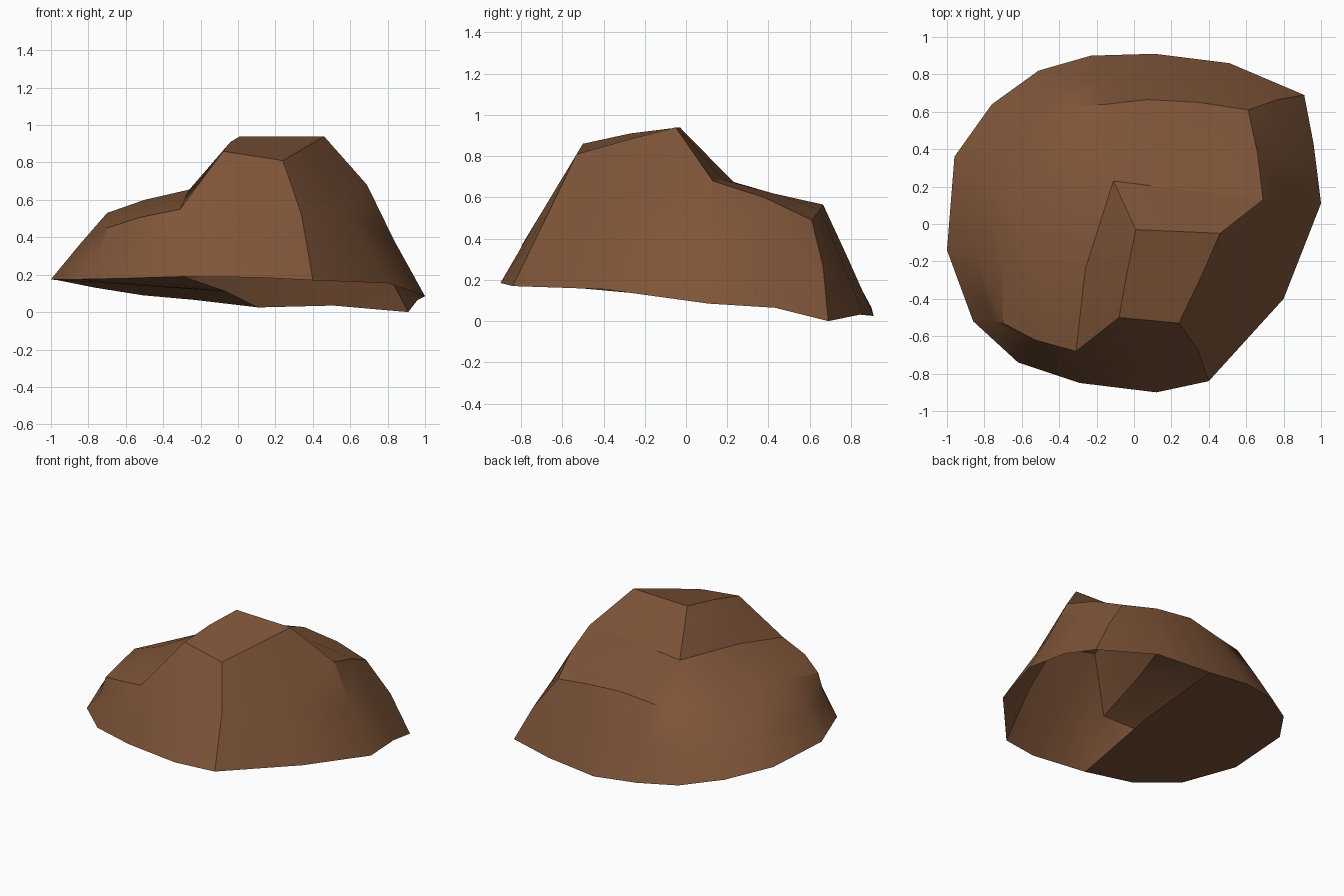
import bpy, bmesh, math
from mathutils import Vector

if "Cube" in bpy.data.objects:
    bpy.data.objects.remove(bpy.data.objects["Cube"])

brown = bpy.data.materials.new("earth brown")
brown.diffuse_color = (0.21, 0.09, 0.04, 1)
brown.use_nodes = True
brown.node_tree.nodes["Principled BSDF"].inputs["Base Color"].default_value = brown.diffuse_color

# Tilted base outline, anticlockwise from the right side
RIM = [(1, .11, .085), (.96, .43, .065), (.91, .69, 0), (.51, .86, .035),
       (.11, .91, .025), (-.23, .90, .065), (-.51, .82, .09), (-.76, .64, .13),
       (-.96, .36, .17), (-1, -.14, .175), (-.86, -.52, .175), (-.62, -.74, .18),
       (-.29, -.85, .19), (.12, -.90, .185), (.40, -.84, .17), (.80, -.40, .155)]
# Upper edge of the steep side walls, matching the outline point by point
EDGE = [(.69, .13, .68), (.66, .38, .60), (.61, .61, .49), (.35, .65, .54),
        (.07, .665, .565), (-.15, .64, .535), (-.37, .63, .495), (-.57, .45, .44),
        (-.67, .20, .45), (-.70, -.20, .53), (-.70, -.53, .45), (-.53, -.62, .505),
        (-.31, -.68, .55), (-.08, -.50, .86), (.24, -.53, .81), (.36, -.28, .88)]
# Where the walls bulge or dip from a straight line, halfway up
BULGE = {0: (-.01, 0, 0), 2: (.01, .015, .02), 7: (-.01, .01, .03), 8: (-.01, 0, .03),
         10: (.03, 0, 0), 12: (0, -.03, 0), 14: (.02, .015, .03)}
# Points of the summit, the valley beside it and the lower plateau
TOP = {"C": (.46, -.05, .94), "M": (.24, -.04, .94), "D": (.01, -.03, .94),
       "A": (-.04, -.27, .91), "V": (-.26, -.24, .655), "E": (-.11, .23, .675),
       "S": (-.50, -.20, .60), "T": (-.42, .20, .57), "P": (.29, .18, .685),
       "Q": (-.12, .45, .61), "R": (.28, .42, .62)}
TOP_FACES = ["13 14 15 C M D A",                                   # summit
             "12 13 A V", "V A D E",                               # step into valley
             "D M P E", "M C 0 P", "15 0 C",                       # slope behind summit
             "12 V S 11", "11 S 9 10", "S T 8 9", "V E T S",       # left plateau
             "T 6 7 8", "E Q 6 T", "Q 5 6", "E P R Q",             # back plateau
             "Q R 4 5", "R 3 4", "R 1 2 3", "P 0 1 R"]

bm = bmesh.new()
n = len(RIM)
rim = [bm.verts.new(p) for p in RIM]
edge = [bm.verts.new(p) for p in EDGE]
mid = [bm.verts.new((Vector(a) + Vector(b)) / 2 + Vector(BULGE.get(i, (0, 0, .005))))
       for i, (a, b) in enumerate(zip(RIM, EDGE))]
top = {k: bm.verts.new(p) for k, p in TOP.items()}
top.update({str(i): v for i, v in enumerate(edge)})

# Side walls in two bands
for i in range(n):
    j = (i + 1) % n
    for lo, hi in ((rim, mid), (mid, edge)):
        bm.faces.new((lo[i], lo[j], hi[j], hi[i]))
# Upper surfaces
for f in TOP_FACES:
    bm.faces.new([top[k] for k in f.split()])
bmesh.ops.recalc_face_normals(bm, faces=bm.faces)
bm.normal_update()
if sum(f.normal.z * f.calc_area() for f in bm.faces) < 0:
    bmesh.ops.reverse_faces(bm, faces=bm.faces)
# Underside fans from its inner edge and closes only the left half
hub = bm.verts.new((-.06, .03, .11))
for i in range(4, 12):
    bm.faces.new((rim[i + 1], rim[i], hub))

mesh = bpy.data.meshes.new("rock_mound")
bm.to_mesh(mesh)
bm.free()
mesh.materials.append(brown)
ob = bpy.data.objects.new("rock_mound", mesh)
bpy.context.collection.objects.link(ob)
bpy.context.view_layer.objects.active = ob
ob.select_set(True)
bpy.ops.object.shade_smooth_by_angle(angle=math.radians(30))
